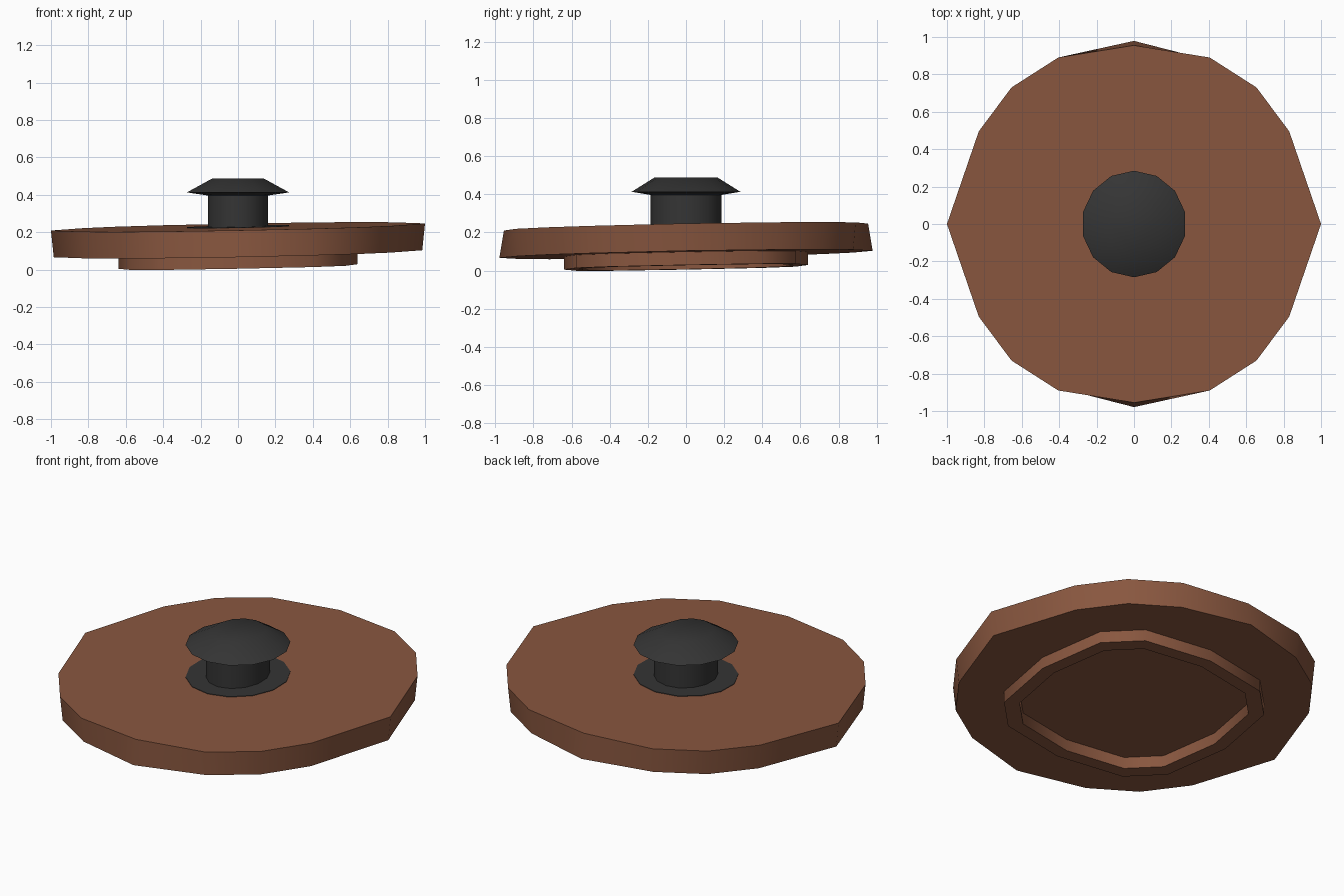
import bpy
import bmesh
from math import sin, cos, pi, radians

if "Cube" in bpy.data.objects:
    bpy.data.objects.remove(bpy.data.objects["Cube"])


def material(name, rgb):
    mat = bpy.data.materials.new(name)
    mat.diffuse_color = (*rgb, 1)
    mat.use_nodes = True
    mat.node_tree.nodes["Principled BSDF"].inputs["Base Color"].default_value = mat.diffuse_color
    return mat


def tilt(points, z, sx=0.019, sy=0.019):
    """Place 2D points on a slightly sloping plane."""
    return [(x, y, z + sx * x + sy * y) for x, y in points]


def scaled(points, fx, fy):
    return [(x * fx, y * fy) for x, y in points]


def loft(name, rings, mat, ends=True, angle=40):
    """Skin rings of equal length; cap the ends or join last ring to first."""
    bm = bmesh.new()
    loops = [[bm.verts.new(p) for p in ring] for ring in rings]
    pairs = list(zip(loops, loops[1:]))
    if ends:
        bm.faces.new(loops[0])
        bm.faces.new(loops[-1])
    else:
        pairs.append((loops[-1], loops[0]))
    n = len(loops[0])
    for a, b in pairs:
        for i in range(n):
            j = (i + 1) % n
            bm.faces.new((a[i], a[j], b[j], b[i]))
    bmesh.ops.recalc_face_normals(bm, faces=bm.faces)
    mesh = bpy.data.meshes.new(name)
    bm.to_mesh(mesh)
    bm.free()
    obj = bpy.data.objects.new(name, mesh)
    bpy.context.collection.objects.link(obj)
    mesh.materials.append(mat)
    bpy.ops.object.select_all(action='DESELECT')
    obj.select_set(True)
    bpy.context.view_layer.objects.active = obj
    bpy.ops.object.shade_smooth_by_angle(angle=radians(angle))
    return obj


brown = material("brown_clay", (0.25, 0.095, 0.05))
black = material("dark_knob", (0.035, 0.035, 0.035))

# Lid plate: hand-cut 16-sided outline built from one mirrored quadrant
quad = [(1, 0), (0.83, 0.495), (0.655, 0.73), (0.405, 0.89), (0, 0.955)]
half = quad + [(-x, y) for x, y in quad[-2::-1]]
outline = half + [(x, -y) for x, y in half[-2:0:-1]]
bottom = [(x * 0.985, y * (1.025 if abs(x) < 0.1 else 0.985)) for x, y in outline]
loft("lid_plate", [tilt(bottom, 0.085), tilt(outline, 0.228)], brown)

# Seating rim under the lid: hollow ring, fuller on the diagonals
rim = []
for q in range(4):
    for deg, r in ((0, 0.64), (35, 0.70), (55, 0.70)):
        a = radians(q * 90 + deg)
        rim.append((r * cos(a), r * sin(a)))
inner = scaled(rim, 0.88, 0.88)
loft("seating_rim", [tilt(rim, 0.095), tilt(rim, 0.017),
                     tilt(inner, 0.017), tilt(inner, 0.095)], brown, ends=False)

# Knob: thin base disc on the lid, slim stem, flared cap with a flat top
circle = [(cos(pi / 2 + i * 2 * pi / 14), sin(pi / 2 + i * 2 * pi / 14)) for i in range(14)]
disc = scaled(circle, 0.28, 0.285)
loft("knob_base", [tilt(disc, 0.215), tilt(disc, 0.231)], black)
stem = scaled(circle, 0.165, 0.187)
loft("knob_stem", [tilt(stem, 0.22), tilt(stem, 0.40, 0, 0)], black)
loft("knob_cap", [tilt(scaled(circle, 0.17, 0.19), 0.397, 0, 0),
                  tilt(disc, 0.413, 0, 0),
                  tilt(scaled(circle, 0.14, 0.165), 0.488, 0, 0)], black)
